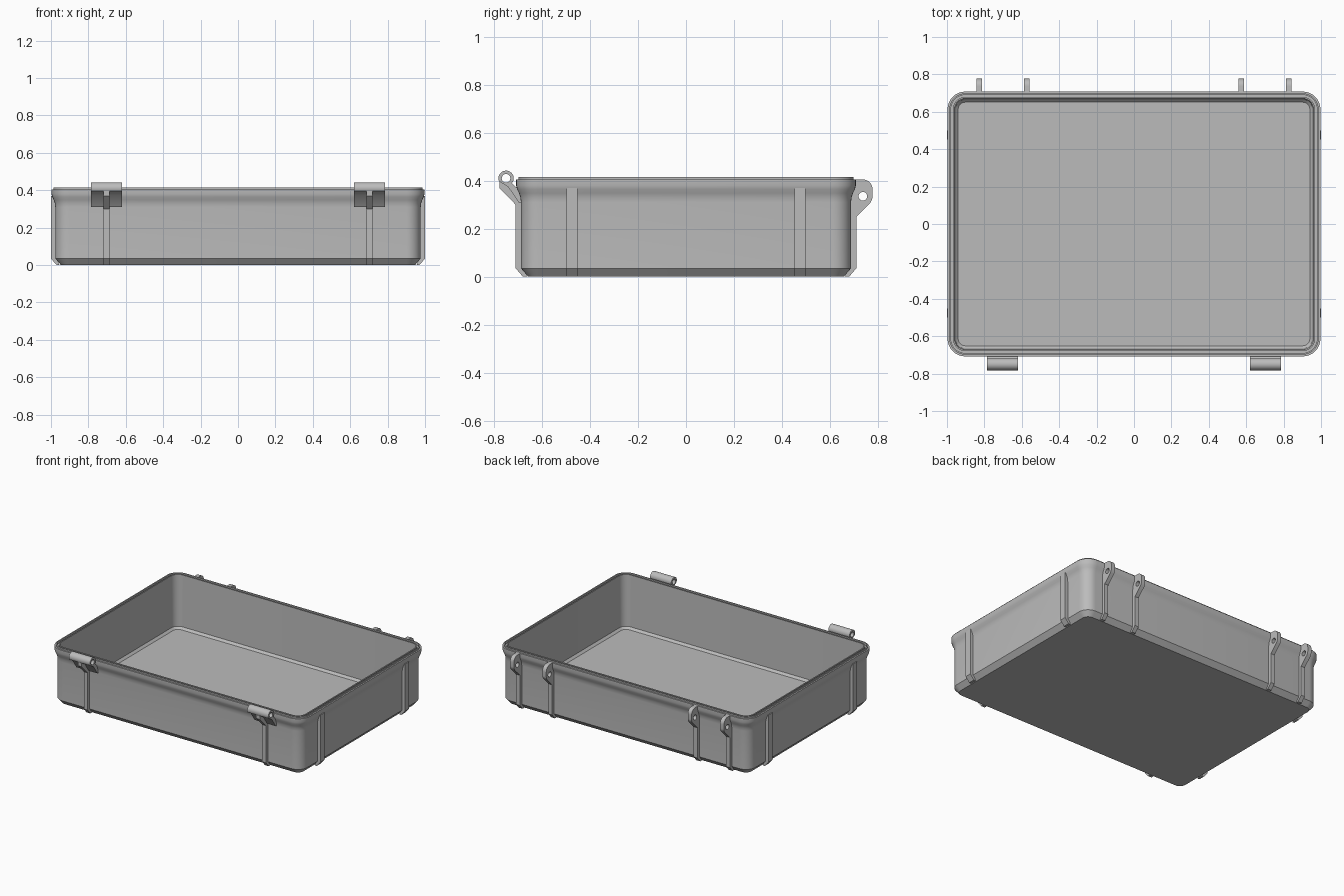
import bpy, bmesh
from math import cos, sin, pi, radians

cube = bpy.data.objects.get("Cube")
if cube:
    bpy.data.objects.remove(cube, do_unlink=True)

grey = bpy.data.materials.new("mid_grey")
grey.use_nodes = True
grey.diffuse_color = (0.5, 0.5, 0.5, 1)
grey.node_tree.nodes["Principled BSDF"].inputs["Base Color"].default_value = grey.diffuse_color


def finish(name, mesh, loc=(0, 0, 0), rot=(0, 0, 0)):
    """Link a mesh with the material and smooth shading that keeps edges."""
    mesh.materials.clear()
    mesh.materials.append(grey)
    for p in mesh.polygons:
        p.use_smooth = True
    mesh.set_sharp_from_angle(angle=radians(30))
    ob = bpy.data.objects.new(name, mesh)
    ob.location, ob.rotation_euler = loc, rot
    bpy.context.collection.objects.link(ob)
    return ob


def arc(cx, cy, r, start, end, n):
    return [(cx + r * cos(radians(start + (end - start) * i / n)),
             cy + r * sin(radians(start + (end - start) * i / n))) for i in range(n + 1)]


def rounded_rect(hx, hy, r):
    pts = []
    for sx, sy, a in ((1, 1, 0), (-1, 1, 90), (-1, -1, 180), (1, -1, 270)):
        pts += arc(sx * (hx - r), sy * (hy - r), r, a, a + 90, 8)
    return pts


def plate(name, outline, width, loc, rot, hole=None):
    """Extrude a flat outline, with an optional round hole through it."""
    curve = bpy.data.curves.new(name, "CURVE")
    curve.dimensions, curve.fill_mode = "2D", "BOTH"
    curve.extrude = width / 2
    for pts in [outline] + ([hole] if hole else []):
        sp = curve.splines.new("POLY")
        sp.points.add(len(pts) - 1)
        for p, (u, v) in zip(sp.points, pts):
            p.co = (u, v, 0, 1)
        sp.use_cyclic_u = True
    tmp = bpy.data.objects.new(name + "_outline", curve)
    bpy.context.collection.objects.link(tmp)
    mesh = bpy.data.meshes.new_from_object(tmp.evaluated_get(bpy.context.evaluated_depsgraph_get()))
    bpy.data.objects.remove(tmp, do_unlink=True)
    bm = bmesh.new()
    bm.from_mesh(mesh)
    bmesh.ops.remove_doubles(bm, verts=bm.verts, dist=0.0001)
    bmesh.ops.recalc_face_normals(bm, faces=bm.faces)
    bm.to_mesh(mesh)
    bm.free()
    return finish(name, mesh, loc, rot)


ALONG_X = (pi / 2, 0, pi / 2)   # outline lies in y-z
ALONG_Y = (pi / 2, 0, 0)        # outline lies in x-z

# Tray: rounded rectangles lofted up the outside, over the lip and down the inside
# each entry is (inset from the rim, height)
section = [(0.05, 0), (0.02, 0.035), (0.02, 0.31), (0.018, 0.33), (0.012, 0.348),
           (0.004, 0.364), (0, 0.38), (0, 0.405), (0.01, 0.405), (0.01, 0.415),
           (0.018, 0.415), (0.018, 0.398), (0.029, 0.398), (0.029, 0.412),
           (0.037, 0.412), (0.042, 0.045), (0.057, 0.03)]
bm = bmesh.new()
rings = [[bm.verts.new((x, y, z)) for x, y in rounded_rect(0.997 - d, 0.708 - d, 0.095 - d)]
         for d, z in section]
for a, b in zip(rings, rings[1:]):
    for i in range(len(a)):
        j = (i + 1) % len(a)
        bm.faces.new((a[i], a[j], b[j], b[i]))
bm.faces.new(rings[0][::-1])
bm.faces.new(rings[-1])
bmesh.ops.recalc_face_normals(bm, faces=bm.faces)
tray_mesh = bpy.data.meshes.new("tray")
bm.to_mesh(tray_mesh)
bm.free()
finish("tray", tray_mesh)

# Front latch barrels with their supporting ribs
barrel = arc(-0.75, 0.41, 0.032, -40, 205, 20) + [
    (-0.742, 0.375), (-0.697, 0.31), (-0.683, 0.31), (-0.683, 0.36), (-0.71, 0.375)]
front_rib = [(-0.66, 0), (-0.68, 0), (-0.71, 0.035), (-0.71, 0.3), (-0.778, 0.37),
             (-0.778, 0.395), (-0.74, 0.385), (-0.68, 0.34), (-0.68, 0.035)]
# Rear hinge lug outline, continuing down as a rib
hinge = [(0.66, 0), (0.68, 0), (0.71, 0.035), (0.71, 0.25), (0.768, 0.308)] + \
    arc(0.743, 0.333, 0.034, -30, 0, 3) + arc(0.737, 0.365, 0.04, 0, 90, 8) + \
    [(0.69, 0.405), (0.68, 0.36), (0.68, 0.035)]

for side, s in (("left", 1), ("right", -1)):
    plate("latch_barrel_" + side, barrel, 0.166, (s * 0.703, 0, 0), ALONG_X,
          arc(-0.75, 0.41, 0.018, 0, 345, 23))
    plate("front_rib_" + side, front_rib, 0.03, (s * 0.703, 0, 0), ALONG_X)
    for place, x in (("outer", 0.828), ("inner", 0.573)):
        plate(f"hinge_lug_{place}_{side}", hinge, 0.03, (s * x, 0, 0), ALONG_X,
              arc(0.737, 0.335, 0.018, 0, 345, 23))
    # Side ribs
    side_rib = [(s * x, z) for x, z in ((0.955, 0), (0.97, 0), (1, 0.035), (1, 0.37),
                                        (0.968, 0.37), (0.968, 0.035))]
    for place, y in (("front", -0.476), ("back", 0.476)):
        plate(f"side_rib_{place}_{side}", side_rib, 0.046, (0, y, 0), ALONG_Y)
